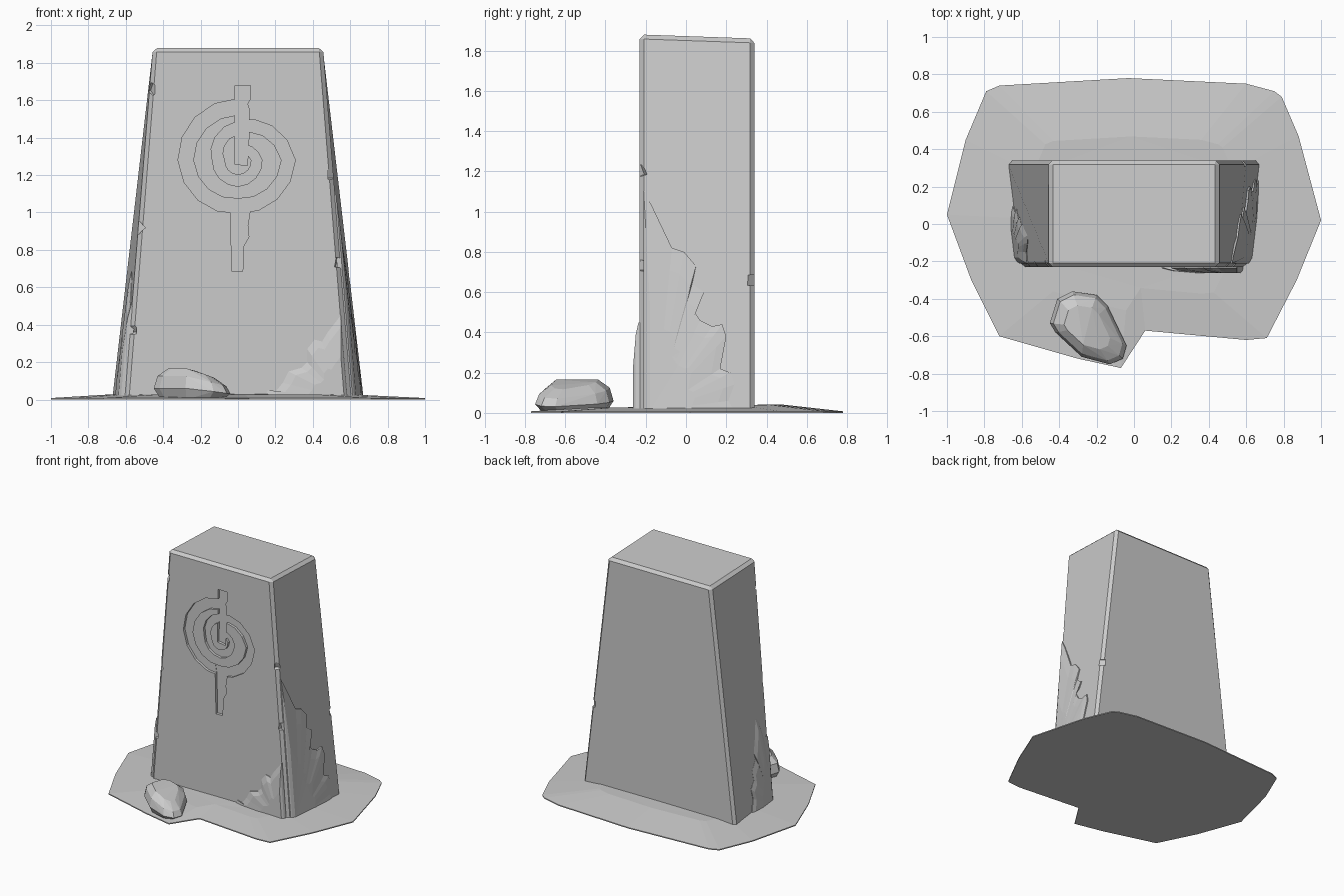
import bpy
import bmesh
import math
from mathutils import Matrix, Vector

if "Cube" in bpy.data.objects:
    bpy.data.objects.remove(bpy.data.objects["Cube"], do_unlink=True)

FRONT, BACK, HEIGHT = -0.23, 0.34, 1.88
CENTRE_Z = 1.28

stone = bpy.data.materials.new("stone_grey")
stone.use_nodes = True
grey = (0.6, 0.6, 0.6, 1)
stone.diffuse_color = grey
stone.node_tree.nodes["Principled BSDF"].inputs["Base Color"].default_value = grey


def finish(bm, name):
    """Turn a bmesh into a flat shaded stone object."""
    bmesh.ops.recalc_face_normals(bm, faces=bm.faces)
    mesh = bpy.data.meshes.new(name)
    bm.to_mesh(mesh)
    bm.free()
    mesh.materials.append(stone)
    obj = bpy.data.objects.new(name, mesh)
    bpy.context.collection.objects.link(obj)
    return obj


def loft(name, rings):
    """Join rings of equal length with side faces and cap both ends."""
    bm = bmesh.new()
    loops = [[bm.verts.new(p) for p in ring] for ring in rings]
    count = len(loops[0])
    for low, high in zip(loops, loops[1:]):
        for i in range(count):
            j = (i + 1) % count
            bm.faces.new((low[i], low[j], high[j], high[i]))
    caps = [bm.faces.new(loops[0]), bm.faces.new(loops[-1])]
    bm.normal_update()
    bmesh.ops.triangulate(bm, faces=caps)
    return finish(bm, name)


def side_x(side, y, z):
    """Distance of the sloping flank from the middle at a given place."""
    t = (y - FRONT) / (BACK - FRONT)
    foot = 0.605 + 0.07 * t
    return side * (foot + (0.455 - foot) * z / HEIGHT)


def carve(target, cutter):
    """Cut one helper shape out of the target, then drop the helper."""
    cutter.hide_render = True
    mod = target.modifiers.new("carve", 'BOOLEAN')
    mod.operation = 'DIFFERENCE'
    mod.solver = 'MANIFOLD'
    mod.object = cutter
    graph = bpy.context.evaluated_depsgraph_get()
    graph.update()
    target.data = bpy.data.meshes.new_from_object(target.evaluated_get(graph))
    target.modifiers.clear()
    bpy.data.objects.remove(cutter, do_unlink=True)


# Thin patch of ground, slightly raised towards the stone
outline = [(-1, .05), (-.9, .45), (-.79, .71), (-.72, .74), (-.03, .78), (.6, .75),
           (.75, .71), (.79, .68), (.88, .47), (1, .02), (.87, -.3), (.71, -.61),
           (.6, -.62), (.06, -.57), (-.07, -.77), (-.3, -.72), (-.72, -.6), (-.87, -.3)]
loft("ground_patch", [
    [(x, y, 0) for x, y in outline],
    [(x, y, 0.008) for x, y in outline],
    [(x * 0.6, y * 0.6, 0.027 + 0.02 * max(0, y)) for x, y in outline],
])

# Standing stone: tapered block with worn edges
bm = bmesh.new()
corners = [(-1, FRONT), (1, FRONT), (1, BACK), (-1, BACK)]
feet = [bm.verts.new((side_x(s, y, 0), y, 0)) for s, y in corners]
tops = [bm.verts.new((side_x(s, y, HEIGHT), y, HEIGHT - 0.02 * (y > 0)))
        for s, y in corners]
bm.faces.new(feet)
bm.faces.new(tops)
for i in range(4):
    j = (i + 1) % 4
    bm.faces.new((feet[i], feet[j], tops[j], tops[i]))
bmesh.ops.recalc_face_normals(bm, faces=bm.faces)
worn = [e for e in bm.edges if max(v.co.z for v in e.verts) > 1]
bmesh.ops.bevel(bm, geom=worn, offset=0.022, segments=1, affect='EDGES')
body = finish(bm, "standing_stone")


# Engraved spiral with an upper and a lower stem
def groove(points, depth):
    cutter = loft("groove_cutter", [[(x, y, z) for x, z in points]
                                    for y in (FRONT - 0.1, FRONT + depth)])
    carve(body, cutter)


radii = [.285, .28, .245, .27, .175, .105, .11, .1, .05]
outer, inner = [], []
steps = 4 * (len(radii) - 1)
for k in range(steps + 1):
    quarter, part = divmod(k, 4)
    following = radii[min(quarter + 1, len(radii) - 1)]
    r = radii[quarter] + (following - radii[quarter]) * part / 4
    half = 0.043 - 0.017 * k / steps
    angle = math.pi / 2 * k / 4
    for edge, rad in ((outer, r + half), (inner, r - half)):
        edge.append((-rad * math.sin(angle), CENTRE_Z + rad * math.cos(angle)))
groove(outer + inner[::-1], 0.02)
groove([(-.02, 1.26), (.05, 1.25), (.058, 1.4), (.06, 1.55), (.05, 1.58),
        (.067, 1.61), (.066, 1.68), (-.015, 1.68)], 0.021)
groove([(-.033, .685), (.025, .685), (.03, .82), (.058, .87), (.052, .93),
        (.065, 1.01), (.05, 1.06), (-.05, 1.06), (-.04, 1)], 0.022)

# Small chips knocked out of the upright edges
chips = [(-1, FRONT, 1.66), (-1, FRONT, .92), (-1, FRONT, .37),
         (1, FRONT, 1.2), (1, FRONT, .73), (1, BACK, .66)]
for n, (s, y, z) in enumerate(chips):
    bm = bmesh.new()
    place = (Matrix.Translation((side_x(s, y, z), y, z))
             @ Matrix.Rotation(0.5 + n, 4, 'Z')
             @ Matrix.Rotation(0.6 + 0.2 * n, 4, 'X'))
    bmesh.ops.create_cube(bm, size=0.052, matrix=place)
    carve(body, finish(bm, "chip_cutter"))


# Crumbled crusts standing proud of the lower faces
def crust(name, points, anchor, place, lift):
    rings = []
    for scale, depth in ((1, -0.02), (1, 0.006), (0.86, 0.6 * lift), (0.5, lift)):
        ring = []
        for a, b in points:
            p = Vector(anchor).lerp(Vector((a, b)), scale)
            ring.append(place(p.x, p.y, depth))
        rings.append(ring)
    loft(name, rings)


def on_front(x, z, depth):
    return (x, FRONT - depth, z)


def on_left(y, z, depth):
    return (side_x(1, y, z) + depth, y, z)


def on_right(y, z, depth):
    return (side_x(-1, y, z) - depth, y, z)


crust("front_crust",
      [(.14, .01), (.16, .05), (.2, .04), (.24, .09), (.27, .15), (.34, .17),
       (.37, .2), (.37, .27), (.41, .32), (.45, .31), (.48, .36), (.55, .45),
       (.585, .01)], (.55, .01), on_front, 0.033)
crust("left_crust",
      [(-.21, 1.1), (-.17, 1.03), (-.07, .82), (-.01, .8), (.05, .73), (.03, .64),
       (.09, .6), (.06, .54), (.01, .55), (.07, .46), (.13, .43), (.18, .44),
       (.2, .38), (.17, .22), (.22, .2), (.24, .14), (.21, .06), (.24, .01),
       (-.21, .01)], (-.15, .01), on_left, 0.022)
crust("right_crust",
      [(-.21, .5), (-.15, .52), (-.1, .66), (-.06, .7), (-.03, .55), (0, .45),
       (-.02, .4), (.04, .33), (.03, .25), (.08, .2), (.06, .12), (.1, .01),
       (-.21, .01)], (-.15, .01), on_right, 0.03)

# Loose boulder lying in front
rim = [(-.45, -.53), (-.41, -.4), (-.33, -.36), (-.2, -.38), (-.14, -.44),
       (-.04, -.65), (-.06, -.72), (-.13, -.75), (-.28, -.71), (-.42, -.58)]
middle = Vector((-.26, -.55))
bm = bmesh.new()
for point in rim:
    for scale, z in ((0.8, 0), (1, 0.06), (0.9, 0.125), (0.6, 0.165)):
        x, y = middle.lerp(Vector(point), scale)
        bm.verts.new((x, y, z * (1 - 2.2 * max(0, x - middle.x))))
bmesh.ops.convex_hull(bm, input=bm.verts)
finish(bm, "boulder")
